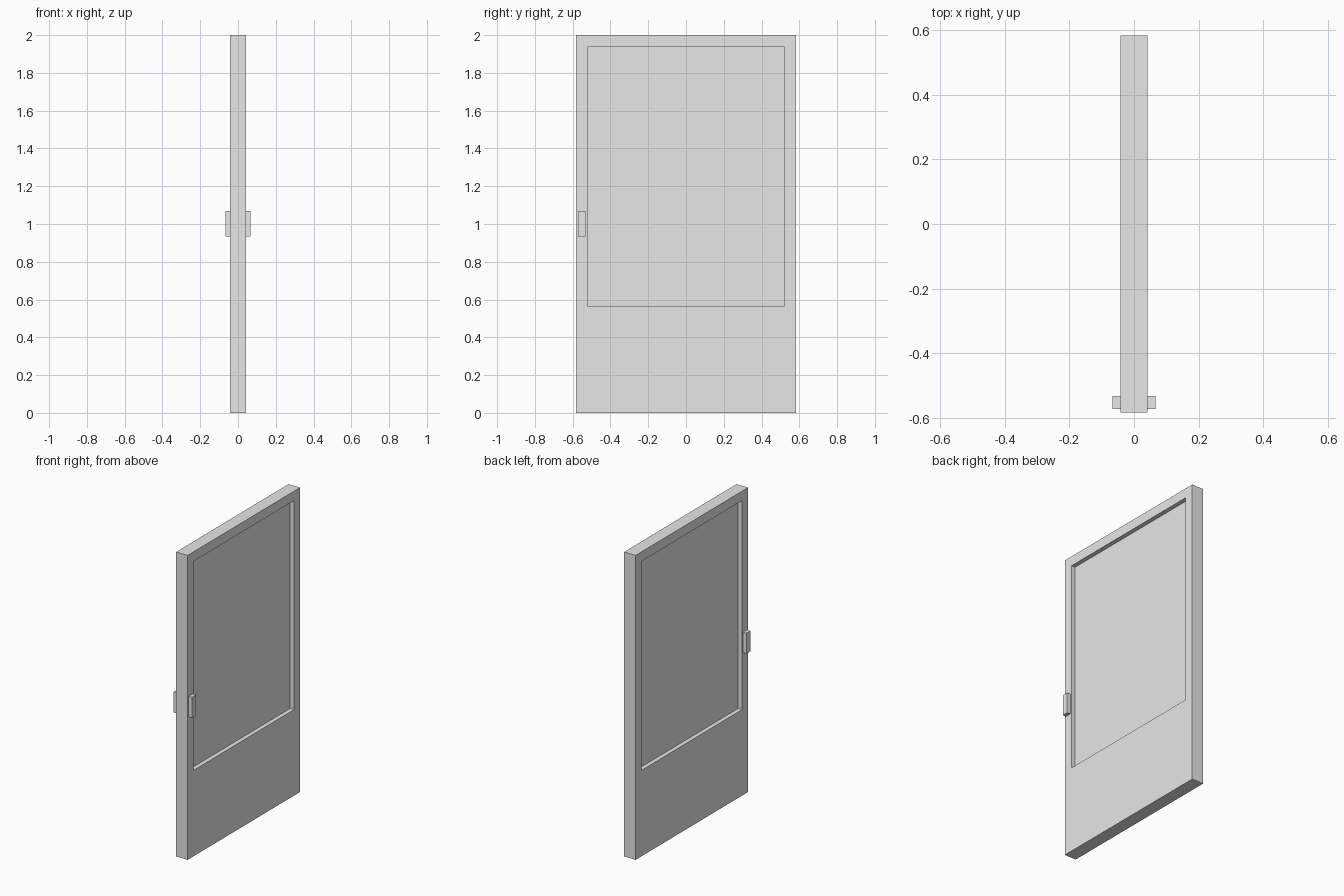
import bpy
import bmesh

cube = bpy.data.objects.get("Cube")
if cube:
    bpy.data.objects.remove(cube, do_unlink=True)

grey = bpy.data.materials.new("light_grey")
grey.use_nodes = True
grey.diffuse_color = (0.8, 0.8, 0.8, 1)
grey.node_tree.nodes["Principled BSDF"].inputs["Base Color"].default_value = (0.8, 0.8, 0.8, 1)


def finish(name, bm):
    bmesh.ops.recalc_face_normals(bm, faces=bm.faces[:])
    mesh = bpy.data.meshes.new(name)
    bm.to_mesh(mesh)
    bm.free()
    mesh.materials.append(grey)
    obj = bpy.data.objects.new(name, mesh)
    bpy.context.collection.objects.link(obj)
    return obj


def box(name, low, high):
    bm = bmesh.new()
    bmesh.ops.create_cube(bm, size=1)
    for v in bm.verts:
        v.co = [(a + b) / 2 + c * (b - a) for a, b, c in zip(low, high, v.co)]
    return finish(name, bm)


half_depth, half_width, height = 0.042, 0.583, 2.0
open_y, open_low, open_high = 0.522, 0.565, 1.937
pane_half = 0.014

# Door leaf: a slab whose two broad faces are inset and pushed in to the pane
bm = bmesh.new()
outer = [(-half_width, 0), (half_width, 0), (half_width, height), (-half_width, height)]
inner = [(-open_y, open_low), (open_y, open_low), (open_y, open_high), (-open_y, open_high)]
rims = []
for side in (-1, 1):
    loops = [[bm.verts.new((side * x, y, z)) for y, z in outline]
             for x, outline in ((half_depth, outer), (half_depth, inner), (pane_half, inner))]
    for a, b in zip(loops, loops[1:]):
        for i in range(4):
            j = (i + 1) % 4
            bm.faces.new((a[i], a[j], b[j], b[i]))
    bm.faces.new(loops[-1])
    rims.append(loops[0])
for i in range(4):
    j = (i + 1) % 4
    bm.faces.new((rims[0][i], rims[0][j], rims[1][j], rims[1][i]))
finish("door_leaf", bm)

# One block handle on each side, near the front edge
for name, side in (("left_handle", 1), ("right_handle", -1)):
    x = sorted((side * half_depth, side * 0.067))
    box(name, (x[0], -0.572, 0.935), (x[1], -0.532, 1.07))
